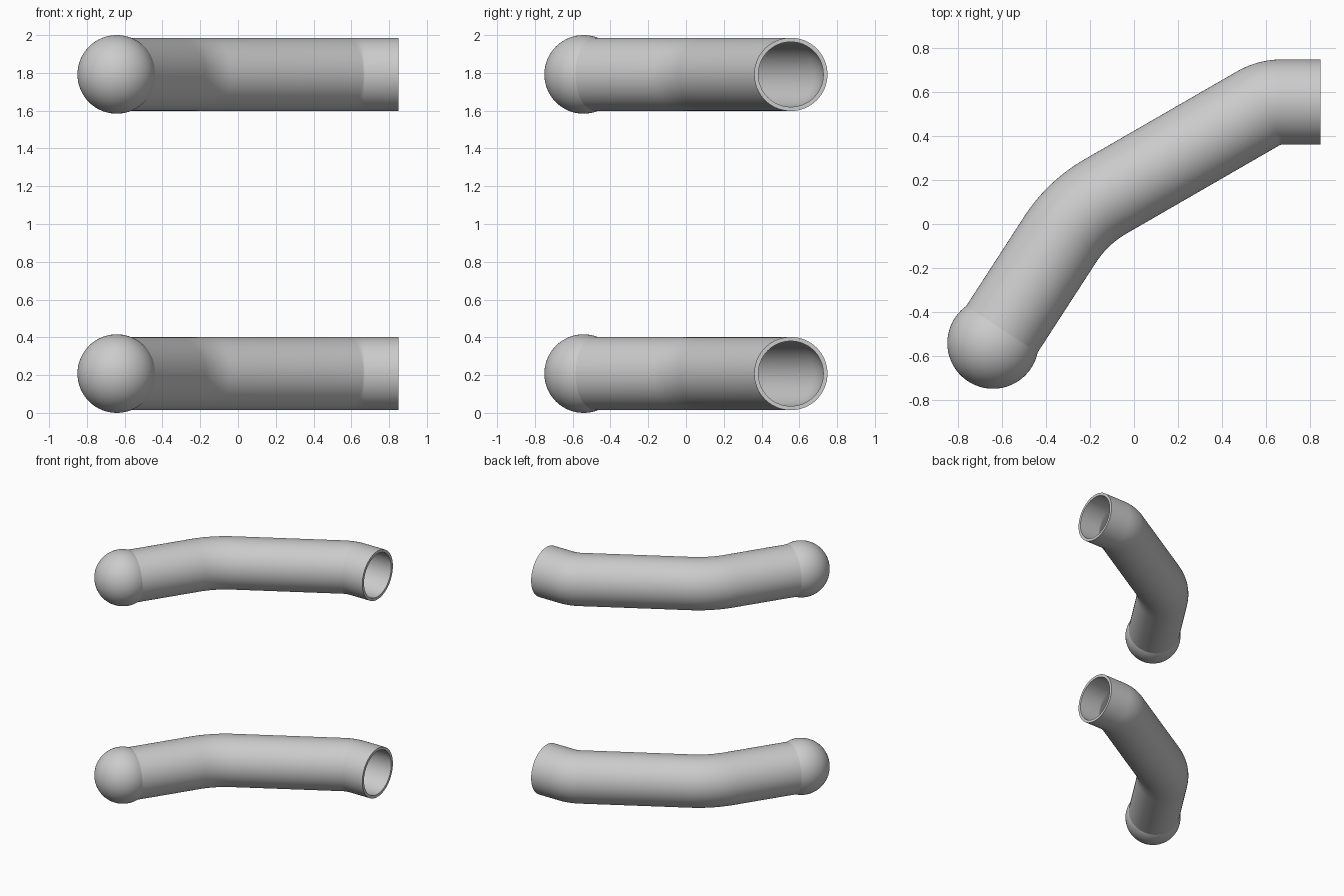
import bpy, bmesh, math
from mathutils import Vector

if "Cube" in bpy.data.objects:
    bpy.data.objects.remove(bpy.data.objects["Cube"])

R_OUT, R_IN, R_BALL = 0.194, 0.172, 0.208
SIDES = 64
BALL = Vector((-0.642, -0.542, 0))
# centre line: ball end, two corners (with fillet radius), open end
CORNERS = [(Vector((-0.257, 0.052, 0)), 0.6), (Vector((0.615, 0.555, 0)), 0.21)]
END = Vector((0.85, 0.555, 0))


def centre_line():
    """Points and tangents along the path, with corners rounded by arcs."""
    nodes = [BALL] + [c for c, r in CORNERS] + [END]
    path = [(BALL, (nodes[1] - BALL).normalized())]
    for i, (c, r) in enumerate(CORNERS, 1):
        d0 = (c - nodes[i - 1]).normalized()
        d1 = (nodes[i + 1] - c).normalized()
        turn = d0.angle(d1)
        side = (d1 - d0 * d0.dot(d1)).normalized()
        start = c - d0 * r * math.tan(turn / 2)
        for k in range(13):
            a = turn * k / 12
            p = start + d0 * r * math.sin(a) + side * r * (1 - math.cos(a))
            path.append((p, d0 * math.cos(a) + side * math.sin(a)))
    path.append((END, Vector((1, 0, 0))))
    return path


def finish(name, bm, z):
    bmesh.ops.recalc_face_normals(bm, faces=bm.faces)
    mesh = bpy.data.meshes.new(name)
    bm.to_mesh(mesh)
    bm.free()
    ob = bpy.data.objects.new(name, mesh)
    ob.location.z = z
    bpy.context.collection.objects.link(ob)
    bpy.context.view_layer.objects.active = ob
    ob.select_set(True)
    bpy.ops.object.shade_smooth_by_angle(angle=math.radians(35))
    ob.select_set(False)


def pipe(name, z):
    bm = bmesh.new()
    path = centre_line()
    up = Vector((0, 0, 1))

    def rings(radius):
        out = []
        for p, t in path:
            n = up.cross(t)
            out.append([bm.verts.new(p + radius * (n * math.cos(a) + up * math.sin(a)))
                        for a in (2 * math.pi * k / SIDES for k in range(SIDES))])
        return out

    # outer wall forward, inner wall back, closed by the two rims
    loop = rings(R_OUT) + rings(R_IN)[::-1]
    for i, ra in enumerate(loop):
        rb = loop[(i + 1) % len(loop)]
        for k in range(SIDES):
            j = (k + 1) % SIDES
            bm.faces.new((ra[k], ra[j], rb[j], rb[k]))
    finish(name, bm, z)


def ball(name, z):
    bm = bmesh.new()
    bmesh.ops.create_uvsphere(bm, u_segments=64, v_segments=32, radius=R_BALL)
    bmesh.ops.translate(bm, verts=bm.verts, vec=BALL)
    finish(name, bm, z)


# two identical bent rails, one above the other
for label, z in (("lower", R_BALL), ("upper", 2 - R_BALL)):
    pipe(label + "_bent_pipe", z)
    ball(label + "_ball_end", z)
